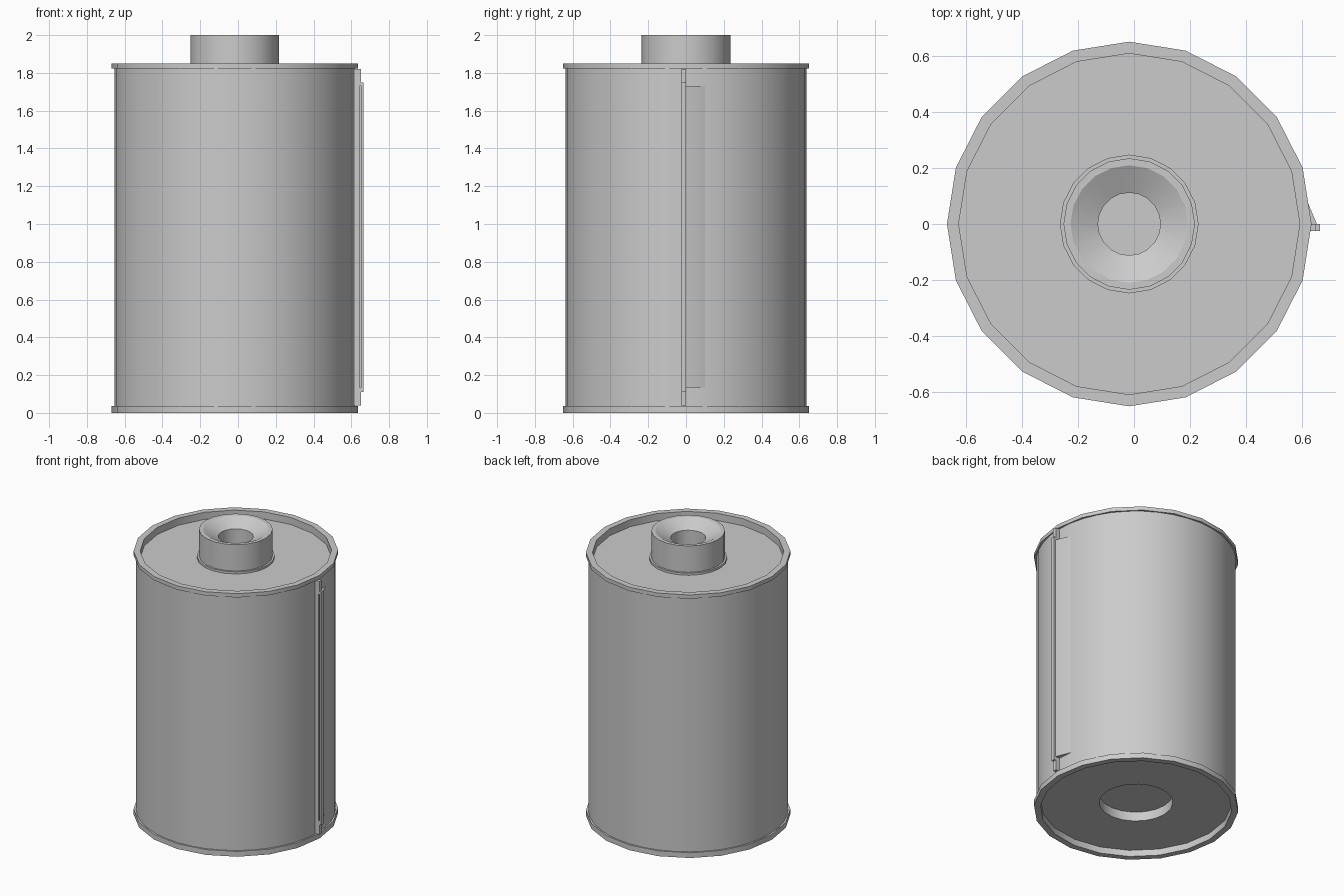
import bpy, bmesh, math

cube = bpy.data.objects.get("Cube")
if cube:
    bpy.data.objects.remove(cube, do_unlink=True)

AXIS_X = -0.017   # can axis, offset because the slot lip sticks out on +x

grey = bpy.data.materials.new("plain grey")
grey.use_nodes = True
colour = (0.6, 0.6, 0.6, 1)
grey.diffuse_color = colour
grey.node_tree.nodes["Principled BSDF"].inputs["Base Color"].default_value = colour


def finish(name, bm):
    bmesh.ops.recalc_face_normals(bm, faces=bm.faces)
    mesh = bpy.data.meshes.new(name)
    bm.to_mesh(mesh)
    bm.free()
    mesh.materials.append(grey)
    obj = bpy.data.objects.new(name, mesh)
    bpy.context.collection.objects.link(obj)
    bpy.ops.object.select_all(action='DESELECT')
    obj.select_set(True)
    bpy.context.view_layer.objects.active = obj
    bpy.ops.object.shade_smooth_by_angle(angle=math.radians(25))
    return obj


def lathe(name, profile, sides=20, closed=False):
    """Turn a (radius, height) profile around the can axis."""
    bm = bmesh.new()
    rings = []
    for r, z in profile:
        if r == 0:
            rings.append([bm.verts.new((AXIS_X, 0, z))] * sides)
        else:
            angles = [math.tau * i / sides for i in range(sides)]
            rings.append([bm.verts.new((AXIS_X + r * math.cos(a), r * math.sin(a), z))
                          for a in angles])
    pairs = list(zip(rings, rings[1:]))
    if closed:
        pairs.append((rings[-1], rings[0]))
    for low, high in pairs:
        for i in range(sides):
            j = (i + 1) % sides
            corners = dict.fromkeys((low[i], low[j], high[j], high[i]))
            bm.faces.new(list(corners))
    return finish(name, bm)


def prism(name, outline, z0, z1):
    """Extrude an (x, y) outline upward."""
    bm = bmesh.new()
    face = bm.faces.new([bm.verts.new((x, y, z0)) for x, y in outline])
    new = bmesh.ops.extrude_face_region(bm, geom=[face])["geom"]
    bmesh.ops.translate(bm, vec=(0, 0, z1 - z0),
                        verts=[v for v in new if isinstance(v, bmesh.types.BMVert)])
    return finish(name, bm)


def strip(name, x0, x1, z0, z1):
    return prism(name, [(x0, -0.025), (x1, -0.025), (x1, 0), (x0, 0)], z0, z1)


# Can wall and folded end rims
lathe("can_wall", [(0.637, 0.03), (0.637, 1.83)], sides=40)
for name, z0, z1 in (("bottom_rim", 0, 0.037), ("top_rim", 1.823, 1.85)):
    lathe(name, [(0.61, z0), (0.652, z0), (0.652, z1), (0.61, z1)], closed=True)

# Recessed end caps, the lower one with a shallow spool socket
lathe("top_cap", [(0.61, 1.85), (0.61, 1.80), (0.23, 1.80)])
lathe("bottom_cap", [(0.61, 0), (0.61, 0.045), (0.235, 0.045), (0.235, 0.11), (0, 0.11)])

# Spool hub with base flange, dished top and centre hole
lathe("spool_hub", [(0.248, 1.80), (0.248, 1.815), (0.235, 1.815), (0.235, 2.0),
                    (0.21, 2.0), (0.112, 1.95), (0.112, 1.75), (0, 1.75)])

# Slot along the side: inner strip, end blocks, outer lip and sloping back
strip("slot_inner_strip", 0.60, 0.643, 0.04, 1.82)
strip("slot_lower_block", 0.643, 0.651, 0.04, 0.135)
strip("slot_upper_block", 0.643, 0.651, 1.73, 1.82)
strip("slot_outer_lip", 0.651, 0.665, 0.11, 1.75)
prism("slot_slope", [(0.60, -0.004), (0.654, -0.004), (0.654, 0), (0.612, 0.1), (0.60, 0.1)],
      0.135, 1.73)
